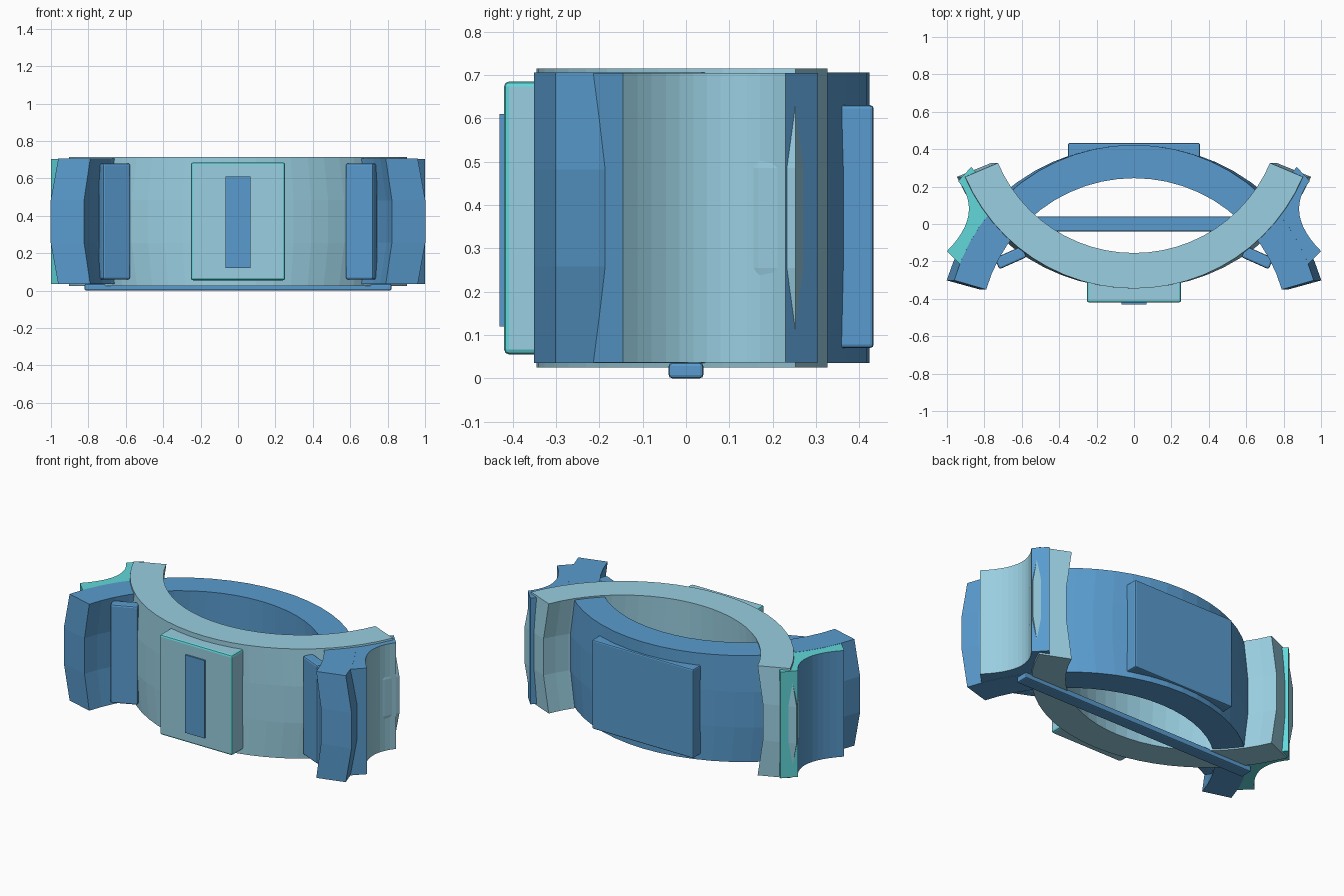
import bpy, bmesh, math

if "Cube" in bpy.data.objects:
    bpy.data.objects.remove(bpy.data.objects["Cube"])


def mat(name, r, g, b):
    m = bpy.data.materials.new(name)
    m.diffuse_color = (r, g, b, 1)
    m.use_nodes = True
    m.node_tree.nodes["Principled BSDF"].inputs["Base Color"].default_value = m.diffuse_color
    return m


BLUE = mat("blue", 0.10, 0.33, 0.62)
LIGHT = mat("light_blue", 0.32, 0.62, 0.75)
CYAN = mat("cyan", 0.12, 0.68, 0.70)


def finish(bm, name, mats):
    bmesh.ops.recalc_face_normals(bm, faces=bm.faces)
    me = bpy.data.meshes.new(name)
    bm.to_mesh(me)
    bm.free()
    for m in mats:
        me.materials.append(m)
    ob = bpy.data.objects.new(name, me)
    bpy.context.collection.objects.link(ob)
    return ob


def curved_band(name, m, cy, r_in, r_out, half, side, z0, z1, bulge, n=24):
    """Arc-shaped band whose middle height is widened in x."""
    bm = bmesh.new()
    levels = [(z0, 1), (z0 + (z1 - z0) / 3, bulge), (z1 - (z1 - z0) / 3, bulge), (z1, 1)]
    loops = []
    for i in range(n + 1):
        a = math.radians(-half + 2 * half * i / n)
        s, c = math.sin(a), math.cos(a) * side
        pts = [(r_out, l) for l in levels] + [(r_in, l) for l in reversed(levels)]
        loops.append([bm.verts.new((r * s * k, cy + r * c, z)) for r, (z, k) in pts])
    for p, q in zip(loops, loops[1:]):
        for j in range(8):
            k = (j + 1) % 8
            bm.faces.new((p[j], p[k], q[k], q[j]))
    for e in (loops[0], loops[-1]):
        for j in range(3):
            bm.faces.new((e[j], e[j + 1], e[6 - j], e[7 - j]))
    return finish(bm, name, [m])


def block(name, m, size, loc, rot=0, bevel=0.01, edge_mat=None):
    bm = bmesh.new()
    bmesh.ops.create_cube(bm, size=1)
    bmesh.ops.scale(bm, vec=size, verts=bm.verts)
    ob = finish(bm, name, [m] + ([edge_mat] if edge_mat else []))
    ob.location = loc
    ob.rotation_euler.z = rot
    if bevel:
        mod = ob.modifiers.new("bevel", 'BEVEL')
        mod.width = bevel
        mod.segments = 2
        if edge_mat:
            mod.material = 1
    return ob


def side_web(name, sx, cap, hollow):
    """Concave filler between the crossing band ends."""
    n = 12
    p0, p1, p2 = (0.94, 0.23), (0.80, 0.055), (1.0, -0.145)
    curve = []
    for i in range(n + 1):
        t = i / n
        curve.append([(1 - t) ** 2 * a + 2 * t * (1 - t) * b + t * t * c
                      for a, b, c in zip(p0, p1, p2)])
    prof = curve + [(0.92, -0.225), (0.78, -0.1), (0.70, 0.03), (0.78, 0.2), (0.87, 0.305)]
    bm = bmesh.new()
    lo = [bm.verts.new((sx * x, y, 0.036)) for x, y in prof]
    hi = [bm.verts.new((sx * x, y, 0.704)) for x, y in prof]
    bm.faces.new(lo)
    bm.faces.new(hi)
    for i in range(len(prof)):
        j = (i + 1) % len(prof)
        f = bm.faces.new((lo[i], lo[j], hi[j], hi[i]))
        f.material_index = 1 if i < n else 0
    return finish(bm, name, [cap, hollow])


# Crossing front and back bands
curved_band("front_band", LIGHT, 0.635, 0.79, 0.98, 67, -1, 0.025, 0.715, 1.05)
curved_band("back_band", BLUE, -0.577, 0.822, 1.0, 74, 1, 0.035, 0.705, 1.042)

# Concave side fillers
side_web("left_web", -1, CYAN, BLUE)
side_web("right_web", 1, BLUE, LIGHT)

# Front plate with its inset strip, and back plate
block("front_plate", LIGHT, (0.505, 0.14, 0.63), (0, -0.35, 0.37), bevel=0.012, edge_mat=CYAN)
block("front_strip", BLUE, (0.134, 0.06, 0.49), (0, -0.4, 0.365), bevel=0)
block("back_plate", BLUE, (0.705, 0.10, 0.56), (0, 0.383, 0.35), bevel=0.008)

# Slanted side plates
for sx, side in ((-1, "left"), (1, "right")):
    block(side + "_side_plate", BLUE, (0.16, 0.065, 0.62), (sx * 0.66, -0.18, 0.37),
          rot=-sx * math.radians(24))

# Cross bar under the bands
block("bottom_bar", BLUE, (1.64, 0.08, 0.036), (0, 0, 0.018), bevel=0.008)
